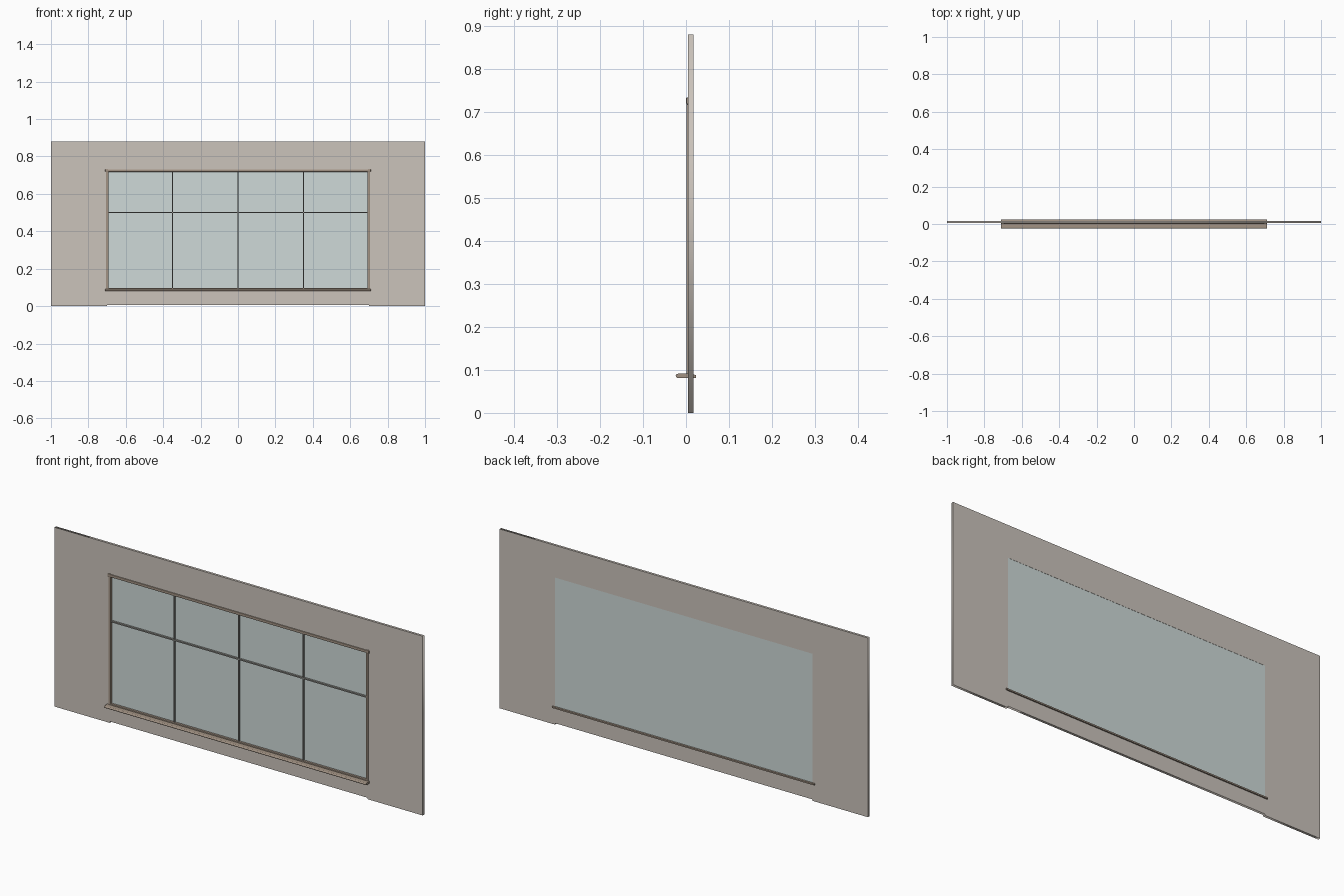
import bpy, bmesh, math

if "Cube" in bpy.data.objects:
    bpy.data.objects.remove(bpy.data.objects["Cube"])


def material(name, rgb):
    m = bpy.data.materials.new(name)
    m.diffuse_color = (*rgb, 1)
    m.use_nodes = True
    m.node_tree.nodes["Principled BSDF"].inputs["Base Color"].default_value = m.diffuse_color
    return m


WALL = material("plaster", (0.60, 0.55, 0.50))
WOOD = material("wood", (0.36, 0.29, 0.23))
BAR = material("bar_grey", (0.30, 0.30, 0.28))
GLASS = material("pane", (0.62, 0.70, 0.69))


def finish(name, bm, mat):
    bmesh.ops.recalc_face_normals(bm, faces=bm.faces[:])
    me = bpy.data.meshes.new(name)
    bm.to_mesh(me)
    bm.free()
    me.materials.append(mat)
    ob = bpy.data.objects.new(name, me)
    bpy.context.collection.objects.link(ob)
    return ob


def box(name, x, y, z, mat, bevel=0):
    bm = bmesh.new()
    bmesh.ops.create_cube(bm, size=1)
    for v in bm.verts:
        for i, (a, b) in enumerate((x, y, z)):
            v.co[i] = a if v.co[i] < 0 else b
    ob = finish(name, bm, mat)
    if bevel:
        mod = ob.modifiers.new("bevel", 'BEVEL')
        mod.width, mod.segments = bevel, 2
    return ob


def extrude_x(name, profile, half, mat):
    # Extrude a y-z profile symmetrically along x
    bm = bmesh.new()
    face = bm.faces.new([bm.verts.new((-half, y, z)) for y, z in profile])
    geo = bmesh.ops.extrude_face_region(bm, geom=[face])["geom"]
    bmesh.ops.translate(bm, vec=(2 * half, 0, 0),
                        verts=[g for g in geo if isinstance(g, bmesh.types.BMVert)])
    return finish(name, bm, mat)


# Wall panel with window opening and a slightly raised lower edge
W, Z0, Z1 = 0.70, 0.088, 0.722
outline = [(-1, 0), (-W, 0), (-W, 0.007), (W, 0.007), (W, 0), (1, 0), (1, 0.88), (-1, 0.88)]
opening = [(-W, Z0), (-W, Z1), (W, Z1), (W, Z0)]
cu = bpy.data.curves.new("wall_panel", 'CURVE')
cu.dimensions, cu.fill_mode, cu.extrude = '2D', 'BOTH', 0.006
for pts in (outline, opening):
    s = cu.splines.new('POLY')
    s.points.add(len(pts) - 1)
    for p, (x, z) in zip(s.points, pts):
        p.co = (x, z, 0, 1)
    s.use_cyclic_u = True
cu.materials.append(WALL)
wall = bpy.data.objects.new("wall_panel", cu)
bpy.context.collection.objects.link(wall)
wall.rotation_euler.x = math.pi / 2
wall.location.y = 0.011
wall.select_set(True)
bpy.context.view_layer.objects.active = wall
bpy.ops.object.convert(target='MESH')

# Glass pane set almost flush with the back
box("glass_pane", (-W, W), (0.0125, 0.016), (Z0, Z1), GLASS)

# Glazing bars
for i, x in enumerate((-0.35, 0, 0.35)):
    box(f"vertical_bar_{i}", (x - 0.003, x + 0.003), (0.003, 0.0125), (Z0, Z1), BAR)
box("horizontal_bar", (-W, W), (0.003, 0.0125), (0.497, 0.503), BAR)

# Casing: side posts, head rail and corner blocks
for side, s in (("left", -1), ("right", 1)):
    xs = sorted((s * 0.693, s * 0.706))
    box(f"{side}_casing", xs, (0.001, 0.0125), (0.088, 0.724), WOOD, 0.002)
    cx = sorted((s * 0.693, s * 0.710))
    box(f"{side}_corner_block", cx, (0, 0.008), (0.717, 0.733), WOOD, 0.003)
box("head_casing", (-0.698, 0.698), (0.001, 0.0125), (0.718, 0.731), WOOD, 0.002)

# Sill with rounded nose, passing through the wall
nose = [(-0.019 + 0.005 * math.cos(a), 0.086 + 0.005 * math.sin(a))
        for a in (math.radians(90 + 30 * i) for i in range(7))]
extrude_x("sill", nose + [(0.023, 0.081), (0.023, 0.088), (0.006, 0.091)], 0.712, WOOD)
box("sill_bead", (-0.698, 0.698), (0.001, 0.0125), (0.088, 0.097), WOOD, 0.002)
